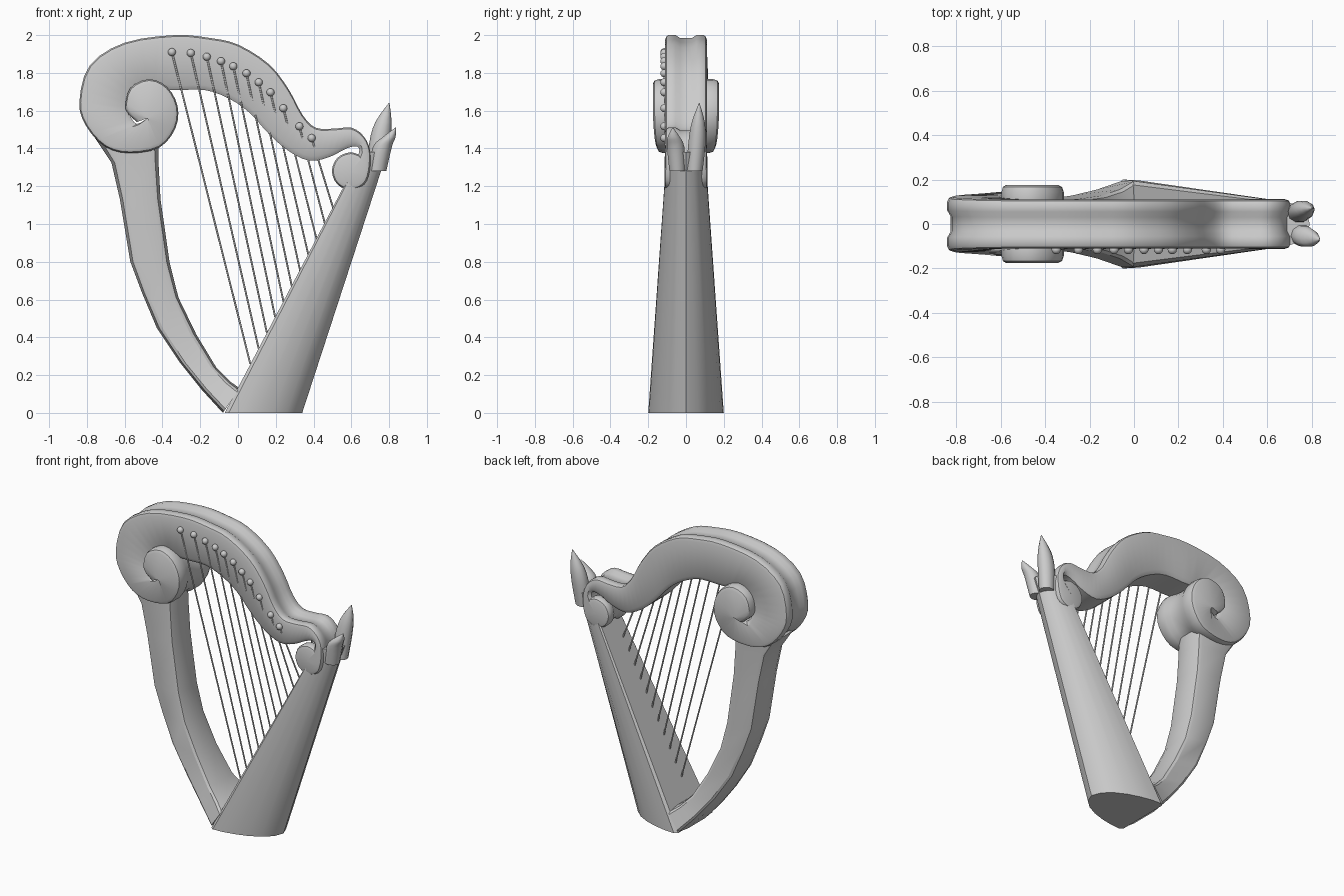
import bpy, bmesh, math
from mathutils import Vector

if "Cube" in bpy.data.objects:
    bpy.data.objects.remove(bpy.data.objects["Cube"])


def loft(name, rings, angle=35):
    """Skin a list of equal-length closed rings, capping both ends."""
    bm = bmesh.new()
    vs = [[bm.verts.new(p) for p in r] for r in rings]
    n = len(vs[0])
    for a, b in zip(vs, vs[1:]):
        for i in range(n):
            j = (i + 1) % n
            bm.faces.new((a[i], a[j], b[j], b[i]))
    bm.faces.new(vs[0])
    bm.faces.new(vs[-1])
    bmesh.ops.recalc_face_normals(bm, faces=bm.faces[:])
    return finish(name, bm, angle)


def finish(name, bm, angle=35):
    me = bpy.data.meshes.new(name)
    bm.to_mesh(me)
    bm.free()
    ob = bpy.data.objects.new(name, me)
    bpy.context.collection.objects.link(ob)
    bpy.ops.object.select_all(action='DESELECT')
    ob.select_set(True)
    bpy.context.view_layer.objects.active = ob
    bpy.ops.object.shade_smooth_by_angle(angle=math.radians(angle))
    return ob


def smooth_path(rows, steps):
    """Catmull-Rom interpolation of rows of numbers."""
    out = []
    for k in range(len(rows) - 1):
        p0, p1 = rows[max(k - 1, 0)], rows[k]
        p2, p3 = rows[k + 1], rows[min(k + 2, len(rows) - 1)]
        for s in range(steps):
            t = s / steps
            out.append([0.5 * (2 * b + (c - a) * t + (2 * a - 5 * b + 4 * c - d) * t * t
                               + (3 * b - a - 3 * c + d) * t ** 3)
                        for a, b, c, d in zip(p0, p1, p2, p3)])
    out.append(list(rows[-1]))
    return out


# Neck: outer edge x,z / inner edge x,z / half thickness / inner bevel
big_scroll = [(-.535, 1.54, .172), (-.595, 1.607, .175), (-.57, 1.72, .175),
              (-.47, 1.767, .175), (-.375, 1.725, .175), (-.32, 1.625, .175),
              (-.33, 1.51, .172), (-.415, 1.405, .162), (-.575, 1.375, .148)]
rows = [(x, z, -.48, 1.56, t, 0) for x, z, t in big_scroll]
body = [(-.705, 1.41, -.535, 1.53, .137), (-.805, 1.52, -.57, 1.57, .13),
        (-.84, 1.645, -.58, 1.62, .122), (-.785, 1.84, -.555, 1.70, .115),
        (-.60, 1.96, -.47, 1.75, .11), (-.335, 2.0, -.36, 1.71, .11),
        (-.15, 1.985, -.18, 1.71, .11), (0, 1.95, -.05, 1.665, .11),
        (.165, 1.845, .06, 1.59, .11), (.27, 1.71, .165, 1.475, .11),
        (.34, 1.58, .27, 1.385, .11), (.41, 1.51, .38, 1.335, .11),
        (.51, 1.505, .485, 1.355, .11), (.60, 1.51, .575, 1.40, .11),
        (.665, 1.465, .63, 1.41, .11), (.70, 1.385, .64, 1.375, .11)]
rows += [r + (.025,) for r in body]
for deg in (0, -45, -90, -135, -180, -225, -270, -310):
    a = math.radians(deg)
    rows.append((.597 + .1 * math.cos(a), 1.28 + .1 * math.sin(a), .597, 1.28, .113, 0))


def neck_ring(r):
    o, i = Vector((r[0], 0, r[1])), Vector((r[2], 0, r[3]))
    size = (i - o).length
    d = (i - o) / size
    t, bev = r[4], min(.025, .3 * size)
    groove, ib = min(.016, .2 * size), max(0, min(r[5], .3 * size))
    half = [(.28, o + d * groove), (.5, o), (.82, o), (.95, o + d * bev * .3), (1, o + d * bev),
            (1, i - d * ib), (.85, i)]
    ring = [(p.x, y * t, p.z) for y, p in half]
    return ring + [(x, -y, z) for x, y, z in reversed(ring)]


loft("neck", [neck_ring(r) for r in smooth_path(rows, 3)], 40)

# Pillar: outer x,z / inner x,z / half depth
pillar = [(-.76, 1.46, -.42, 1.46, .105), (-.67, 1.325, -.42, 1.31, .105),
          (-.625, 1.13, -.41, 1.13, .105), (-.57, .80, -.362, .795, .105),
          (-.51, .64, -.315, .61, .107), (-.43, .45, -.22, .414, .112),
          (-.31, .27, -.114, .239, .128), (-.19, .12, -.04, .165, .155),
          (-.08, .0, .01, .13, .19)]


def pillar_ring(r):
    half = [(0, .5), (.07, .93), (.16, 1), (.84, 1), (.93, .93), (1, .5)]
    ring = [(r[0] + (r[2] - r[0]) * s, y * r[4], r[1] + (r[3] - r[1]) * s) for s, y in half]
    return ring + [(x, -y, z) for x, y, z in reversed(ring)]


loft("pillar", [pillar_ring(r) for r in pillar], 25)

# Soundbox: leaning, tapered, flat front and rounded back
profile = [(0, .92), (.05, 1), (.22, .98), (.42, .9), (.62, .77), (.8, .58), (.94, .32)]


def box_ring(x0, x1, h, z):
    ring = [(x0 + (x1 - x0) * u, v * h, z) for u, v in profile]
    return ring + [(x1, 0, z)] + [(x, -y, z) for x, y, z in reversed(ring)]


loft("soundbox", [box_ring(-.07, .34, .2, 0), box_ring(.655, .79, .102, 1.38)], 30)


# Two pointed leaves on top of the soundbox
def leaf(name, sections):
    rings = []
    for x, y, z, rx, ry in smooth_path(sections, 3):
        rings.append([(x + rx * math.cos(k * math.pi / 5), y + ry * math.sin(k * math.pi / 5), z)
                      for k in range(10)])
    loft(name, rings, 45)


leaf("tall_leaf", [(.735, .045, 1.28, .05, .045), (.75, .058, 1.43, .055, .048),
                   (.77, .065, 1.54, .043, .036), (.80, .07, 1.64, .002, .002)])
leaf("short_leaf", [(.735, -.045, 1.28, .05, .045), (.765, -.055, 1.41, .05, .048),
                    (.80, -.065, 1.46, .034, .034), (.835, -.07, 1.51, .002, .002)])

# Tuning pegs and strings
pegs = [(-.35, 1.91), (-.25, 1.905), (-.165, 1.885), (-.09, 1.862), (-.025, 1.835), (.045, 1.798),
        (.11, 1.75), (.172, 1.697), (.24, 1.613), (.325, 1.517), (.39, 1.455)]
for k, (x, z) in enumerate(pegs):
    top = Vector((x, -.115, z))
    f = k / (len(pegs) - 1)
    foot = Vector((.065 + .44 * f, -.045, .26 + .82 * f))
    bm = bmesh.new()
    bmesh.ops.create_uvsphere(bm, u_segments=12, v_segments=8, radius=.021)
    finish(f"peg_{k + 1}", bm, 60).location = top
    d = foot - top
    bm = bmesh.new()
    bmesh.ops.create_cone(bm, cap_ends=True, segments=8, radius1=.005, radius2=.005, depth=d.length)
    s = finish(f"string_{k + 1}", bm, 60)
    s.location = (top + foot) / 2
    s.rotation_euler = d.to_track_quat('Z', 'Y').to_euler()
